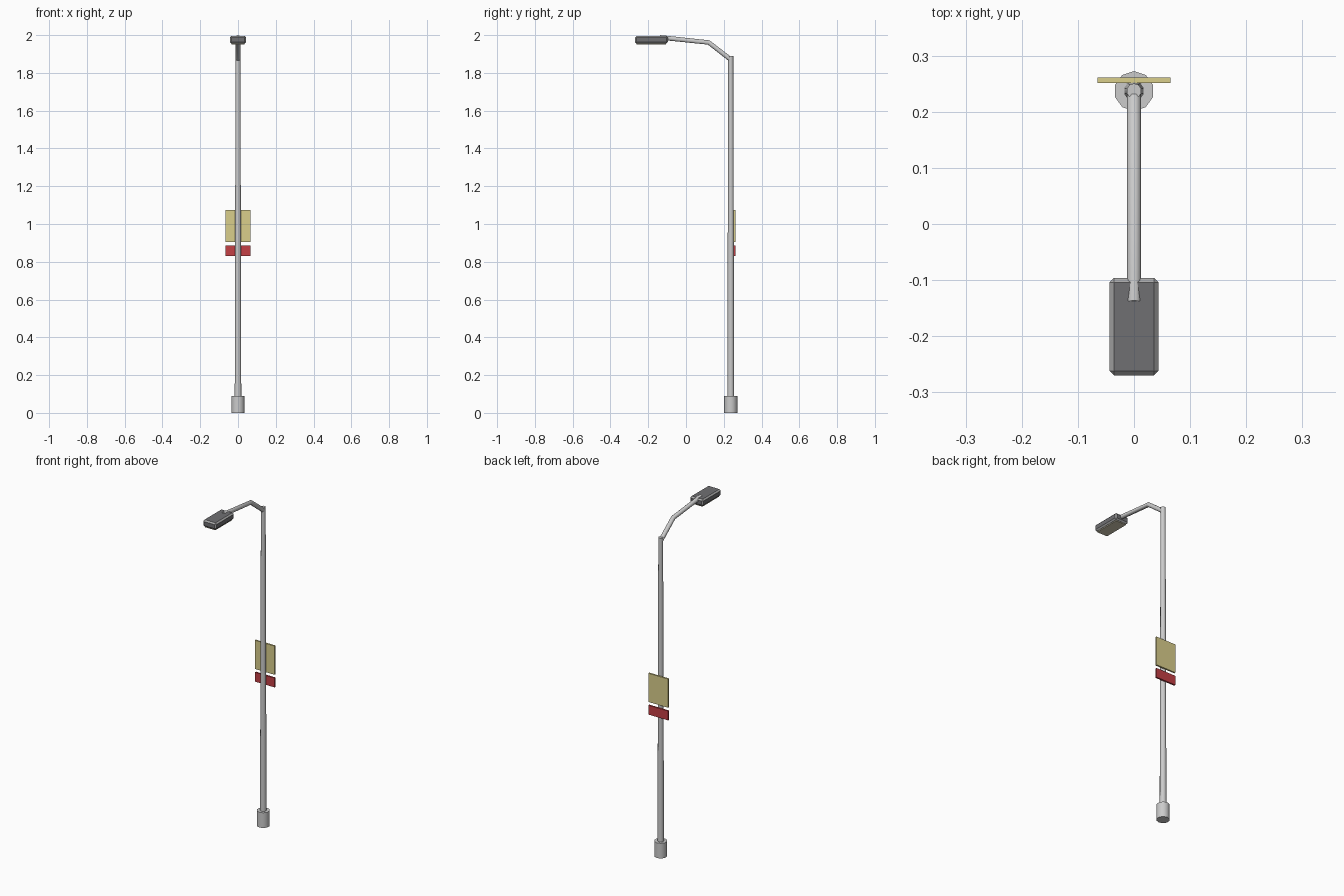
import bpy, math

if "Cube" in bpy.data.objects:
    bpy.data.objects.remove(bpy.data.objects["Cube"])

POLE_Y = 0.237


def material(name, rgb):
    m = bpy.data.materials.new(name)
    m.diffuse_color = (*rgb, 1)
    m.use_nodes = True
    m.node_tree.nodes["Principled BSDF"].inputs["Base Color"].default_value = m.diffuse_color
    return m


def box(name, lo, hi, mat=None):
    bpy.ops.mesh.primitive_cube_add(size=1, location=[(a + b) / 2 for a, b in zip(lo, hi)])
    o = bpy.context.object
    o.name = name
    o.scale = [b - a for a, b in zip(lo, hi)]
    bpy.ops.object.transform_apply(location=False, rotation=False, scale=True)
    if mat:
        o.data.materials.append(mat)
    return o


def column(name, r1, r2, z0, z1, sides=10):
    bpy.ops.mesh.primitive_cone_add(vertices=sides, radius1=r1, radius2=r2, depth=z1 - z0,
                                    location=(0, POLE_Y, (z0 + z1) / 2))
    o = bpy.context.object
    o.name = name
    bpy.ops.object.shade_smooth_by_angle(angle=math.radians(40))
    return o


dark = material("dark_grey", (0.16, 0.16, 0.17))
light = material("light_grey", (0.4, 0.4, 0.4))
pale = material("pale_glass", (0.65, 0.6, 0.45))
yellow = material("yellow", (0.70, 0.62, 0.26))
red = material("red", (0.55, 0.05, 0.06))

# Base collar and tapering pole
column("base_collar", 0.0355, 0.0355, 0, 0.09)
column("pole", 0.0185, 0.0135, 0.0, 1.89)

# Bent arm
curve = bpy.data.curves.new("arm", 'CURVE')
curve.dimensions = '3D'
curve.bevel_depth = 0.0128
curve.bevel_resolution = 3
curve.use_fill_caps = True
path = [(0, 0.235, 1.872), (0, 0.12, 1.961), (0, -0.138, 1.988)]
spline = curve.splines.new('POLY')
spline.points.add(len(path) - 1)
for p, co in zip(spline.points, path):
    p.co = (*co, 1)
arm = bpy.data.objects.new("arm", curve)
bpy.context.collection.objects.link(arm)

# Lamp head with chamfered edges, and the diffuser below it
head = box("lamp_head", (-0.0435, -0.27, 1.955), (0.0435, -0.096, 1.995), dark)
head.data.materials.append(light)
bevel = head.modifiers.new("chamfer", 'BEVEL')
bevel.width = 0.008
bevel.segments = 1
bevel.material = 1
box("lamp_diffuser", (-0.034, -0.261, 1.950), (0.034, -0.105, 1.960), pale)

# Signs on the back of the pole
box("yellow_sign", (-0.065, 0.251, 0.905), (0.065, 0.261, 1.075), yellow)
box("red_sign", (-0.065, 0.251, 0.83), (0.065, 0.261, 0.885), red)
